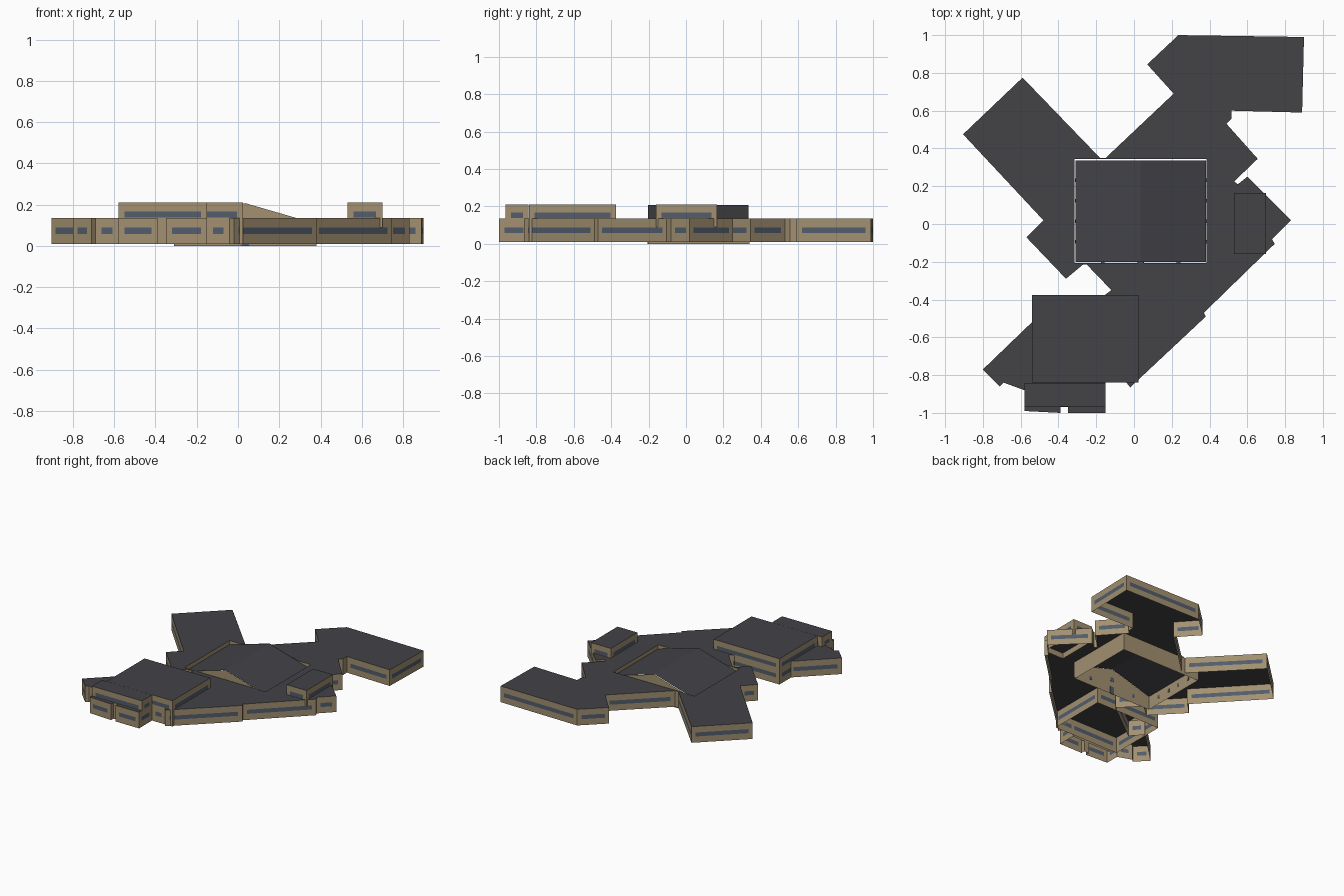
import bpy, bmesh
from mathutils import Vector

cube = bpy.data.objects.get("Cube")
if cube:
    bpy.data.objects.remove(cube, do_unlink=True)


def material(name, rgb):
    m = bpy.data.materials.new(name)
    m.use_nodes = True
    m.diffuse_color = (*rgb, 1)
    m.node_tree.nodes["Principled BSDF"].inputs["Base Color"].default_value = (*rgb, 1)
    return m


MATS = [material("tan wall", (0.36, 0.28, 0.165)),
        material("dark roof", (0.056, 0.054, 0.062)),
        material("blue grey window", (0.085, 0.11, 0.15))]
WALL, ROOF, GLASS = range(3)


def finish(bm, name):
    mesh = bpy.data.meshes.new(name)
    bm.to_mesh(mesh)
    bm.free()
    for m in MATS:
        mesh.materials.append(m)
    obj = bpy.data.objects.new(name, mesh)
    bpy.context.collection.objects.link(obj)
    return obj


def face(bm, points, mat):
    f = bm.faces.new([bm.verts.new(p) for p in points])
    f.material_index = mat


def wall(bm, a, b, z0, z1, bands, margin=0.03):
    """Upright wall from a to b, cut so that each band becomes a window strip."""
    a, b = Vector(a), Vector(b)
    length = (b - a).length
    if length < 3 * margin:
        bands = []
    cols = [0, margin / length, 1 - margin / length, 1] if bands else [0, 1]
    rows = [z0, *[z for band in bands for z in band], z1]
    for i, (lo, hi) in enumerate(zip(rows, rows[1:])):
        for j, (s, t) in enumerate(zip(cols, cols[1:])):
            p, q = a.lerp(b, s), a.lerp(b, t)
            face(bm, [(*p, lo), (*q, lo), (*q, hi), (*p, hi)],
                 GLASS if i % 2 and j == 1 else WALL)


def shell(name, outline, z0, z1, bands, hole=None):
    """Flat-roofed block, open underneath; the hole is a plain-walled well."""
    bm = bmesh.new()
    edges = []
    for loop in [outline] + ([hole] if hole else []):
        ring = [bm.verts.new((*p, z1)) for p in loop]
        edges += [bm.edges.new((v, ring[i - 1])) for i, v in enumerate(ring)]
    bmesh.ops.triangle_fill(bm, edges=edges, use_beauty=True, use_dissolve=True,
                            normal=(0, 0, 1))
    for f in bm.faces:
        f.material_index = ROOF
        f.normal_update()
        if f.normal.z < 0:
            f.normal_flip()
    for loop, strips in [(outline, bands)] + ([(hole, [])] if hole else []):
        for i, p in enumerate(loop):
            wall(bm, loop[i - 1], p, z0, z1, strips)
    return finish(bm, name)


def rect(x0, x1, y0, y1):
    return [(x0, y0), (x1, y0), (x1, y1), (x0, y1)]


LOW, HIGH = (0.057, 0.088), (0.138, 0.167)
BASE, DECK, TOP = 0.01, 0.135, 0.21

# Ground floor with all wings, and a well for the gabled hall
outline = [
    (-.8, -.77), (-.71, -.86), (-.69, -.84), (-.58, -.88), (-.58, -.99),
    (-.39, -1), (-.39, -.97), (-.35, -.97), (-.35, -1), (-.15, -1),
    (-.15, -.84), (-.04, -.84), (-.02, -.865), (.38, -.49), (.37, -.47),
    (.745, -.105), (.73, -.08), (.83, .02), (.6, .25), (.55, .21),
    (.53, .225), (.655, .345), (.49, .53), (.515, .555), (.515, .6),
    (.89, .59), (.9, .99), (.235, 1), (.07, .845), (.21, .69),
    (-.15, .35), (-.18, .35), (-.59, .775), (-.905, .475), (-.48, .02),
    (-.57, -.07), (-.36, -.29), (-.27, -.215), (-.25, -.215), (-.12, -.35),
    (-.45, -.6), (-.53, -.51)]
X0, X1, Y0, Y1 = -.31, .38, -.203, .34
well = rect(X0 - .004, X1 + .004, Y0 - .004, Y1 + .004)[::-1]
shell("ground_floor", outline, BASE, DECK, [LOW], well)

# Upper storeys
shell("front_block", rect(-.54, .025, -.84, -.375), BASE, TOP, [LOW, HIGH])
shell("front_bay", rect(-.58, -.15, -.965, -.841), .09, TOP, [HIGH])
shell("side_block", rect(.53, .7, -.16, .165), .09, TOP, [HIGH])

# Gabled hall: walls, then the two roof slopes
EAVE, RIDGE, MID = 0.107, 0.207, (X0 + X1) / 2
bm = bmesh.new()
for y, flip in ((Y0, 1), (Y1, -1)):
    gable = [(X0, y, 0), (X1, y, 0), (X1, y, EAVE), (MID, y, RIDGE), (X0, y, EAVE)]
    face(bm, gable[::flip], WALL)
for x, a, b in ((X1, Y0, Y1), (X0, Y1, Y0)):
    wall(bm, (x, a), (x, b), 0, EAVE, [])
finish(bm, "hall_walls")

bm = bmesh.new()
r0, r1 = Y0 + .001, Y1 - .005
face(bm, [(X0, r0, EAVE), (MID, r0, RIDGE), (MID, r1, RIDGE), (X0, r1, EAVE)][::-1], ROOF)
face(bm, [(X1, r0, EAVE), (X1, r1, EAVE), (MID, r1, RIDGE), (MID, r0, RIDGE)], ROOF)
finish(bm, "hall_roof")


# Small hall windows and door, thin plates set through the walls
def plate(name, centre, size):
    bm = bmesh.new()
    bmesh.ops.create_cube(bm, size=1)
    bmesh.ops.scale(bm, vec=size, verts=bm.verts)
    bmesh.ops.translate(bm, vec=centre, verts=bm.verts)
    for f in bm.faces:
        f.material_index = GLASS
    finish(bm, name)


for i in range(4):
    y = Y0 + (i + 1) * (Y1 - Y0) / 5
    for side, x in (("right", X0), ("left", X1)):
        plate(f"hall_{side}_window_{i + 1}", (x, y, .06), (.005, .02, .025))
for i in (-1, 1):
    plate(f"hall_front_window_{'left' if i > 0 else 'right'}",
          (MID + i * .2, Y0, .06), (.02, .005, .025))
plate("hall_door", (MID, Y0, .03), (.035, .005, .06))
plate("hall_gable_window", (MID, Y0, .12), (.03, .005, .03))
